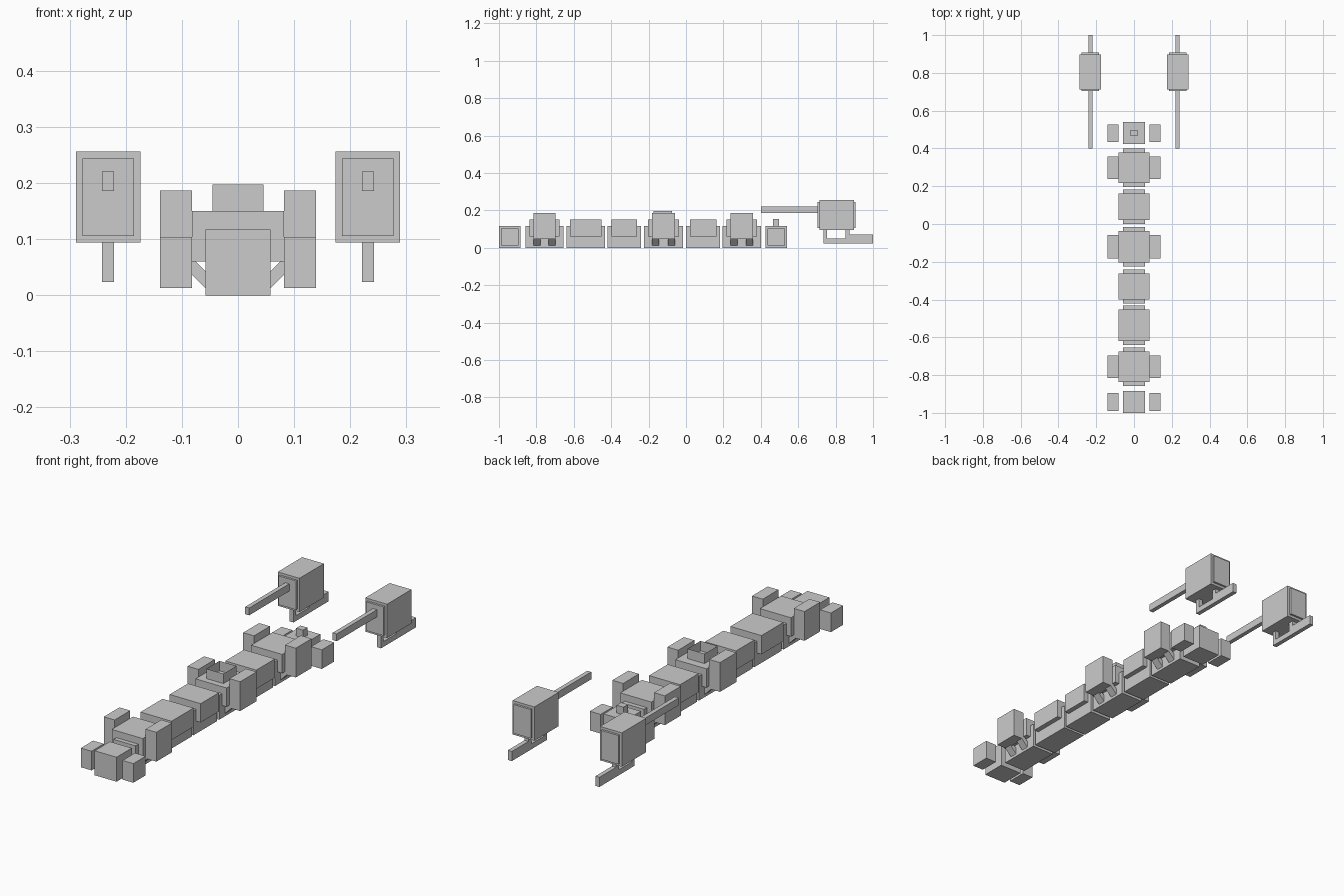
import bpy, bmesh

if "Cube" in bpy.data.objects:
    bpy.data.objects.remove(bpy.data.objects["Cube"])


def make(name, verts, faces):
    mesh = bpy.data.meshes.new(name)
    mesh.from_pydata(verts, [], faces)
    bm = bmesh.new()
    bm.from_mesh(mesh)
    bmesh.ops.recalc_face_normals(bm, faces=bm.faces)
    bm.to_mesh(mesh)
    bm.free()
    obj = bpy.data.objects.new(name, mesh)
    bpy.context.collection.objects.link(obj)
    return obj


def prism(name, profile, y0, y1, caps=True):
    """Extrude an x-z profile along y."""
    n = len(profile)
    verts = [(x, y, z) for y in (y0, y1) for x, z in profile]
    faces = [(i, (i + 1) % n, (i + 1) % n + n, i + n) for i in range(n)]
    if caps:
        faces += [tuple(range(n)), tuple(range(n, 2 * n))]
    return make(name, verts, faces)


def box(name, x0, x1, y0, y1, z0, z1):
    return prism(name, [(x0, z0), (x1, z0), (x1, z1), (x0, z1)], y0, y1)


def pair(name, x0, x1, y0, y1, z0, z1):
    for side, s in (("left", -1), ("right", 1)):
        box(f"{name}_{side}", s * x0, s * x1, y0, y1, z0, z1)


# Chain of body segments: start, end, has side pods
segments = [(-0.857, -0.655, True), (-0.64, -0.432, False), (-0.42, -0.24, False),
            (-0.224, -0.016, True), (0.0, 0.183, False), (0.196, 0.40, True)]
for i, (a, b, pods) in enumerate(segments):
    box(f"segment_base_{i}", -0.058, 0.058, a, b, 0, 0.117)
    box(f"segment_shell_{i}", -0.082, 0.082, a + 0.021, b - 0.021, 0.06, 0.15)
    if pods:
        p, q = a + 0.042, b - 0.042
        pair(f"side_pod_{i}", 0.082, 0.139, p, q, 0.047, 0.187)
        # Slanted struts under the pods
        for s in (-1, 1):
            for y in (p, q - 0.037):
                prism(f"strut_{i}", [(s * 0.05, 0.005), (s * 0.1, 0.055),
                                     (s * 0.1, 0.085), (s * 0.05, 0.035)], y, y + 0.037)

# Open hatch on the middle segment
h, y0, y1 = 0.045, -0.174, -0.076
corners = [(-h, y0), (h, y0), (h, y1), (-h, y1)]
make("top_hatch", [(x, y, z) for z in (0.15, 0.197) for x, y in corners],
     [(i, (i + 1) % 4, (i + 1) % 4 + 4, i + 4) for i in range(4)])

# End blocks with detached side blocks
for name, a, b in (("front_end", -1.0, -0.885), ("rear_end", 0.424, 0.539)):
    box(name, -0.058, 0.058, a, b, 0, 0.117)
    pair(name + "_side_block", 0.082, 0.139, a + 0.011, b - 0.011, 0.0125, 0.104)
box("rear_stub", -0.018, 0.018, 0.465, 0.498, 0.117, 0.154)

# Two floating side units with barrel and lower handle
for side, c in (("left", -0.2315), ("right", 0.2315)):
    def part(name, w, *dims):
        box(f"{name}_{side}", c - w, c + w, *dims)
    part("housing", 0.0575, 0.713, 0.897, 0.094, 0.256)
    part("housing_front_plate", 0.046, 0.703, 0.713, 0.106, 0.244)
    part("housing_back_plate", 0.046, 0.897, 0.907, 0.106, 0.244)
    part("barrel", 0.0105, 0.40, 0.703, 0.186, 0.221)
    part("handle_front_post", 0.0105, 0.735, 0.755, 0.05, 0.094)
    part("handle_rear_post", 0.0105, 0.852, 0.875, 0.05, 0.094)
    part("handle_bar", 0.0105, 0.735, 0.852, 0.024, 0.05)
    part("handle_stock", 0.0105, 0.852, 1.0, 0.024, 0.07)
